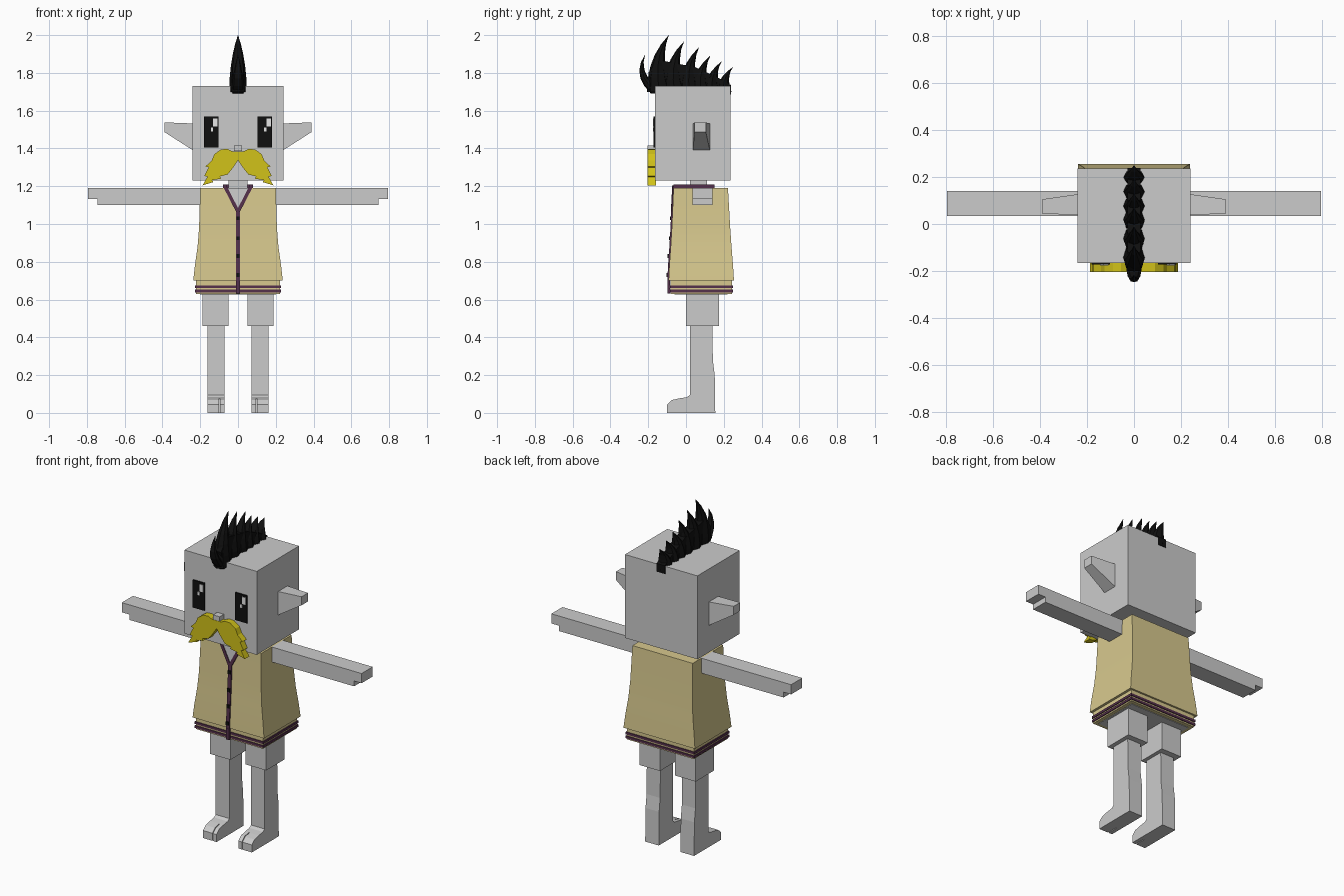
import bpy, bmesh, math
from mathutils import Vector

if "Cube" in bpy.data.objects:
    bpy.data.objects.remove(bpy.data.objects["Cube"])


def material(name, rgb):
    m = bpy.data.materials.new(name)
    m.use_nodes = True
    m.diffuse_color = (*rgb, 1)
    bsdf = next(n for n in m.node_tree.nodes if n.type == 'BSDF_PRINCIPLED')
    bsdf.inputs["Base Color"].default_value = (*rgb, 1)
    bsdf.inputs["Roughness"].default_value = 0.8
    return m


SKIN = material("pale grey", (0.6, 0.6, 0.6))
TAN = material("tan cloth", (0.68, 0.58, 0.27))
PURPLE = material("plum trim", (0.09, 0.03, 0.07))
YELLOW = material("mustard yellow", (0.64, 0.54, 0.01))
BLACK = material("black", (0.005, 0.005, 0.005))
WHITE = material("white", (0.8, 0.8, 0.8))


def finish(name, bm, mat, smooth=False):
    bmesh.ops.recalc_face_normals(bm, faces=bm.faces)
    me = bpy.data.meshes.new(name)
    bm.to_mesh(me)
    bm.free()
    me.materials.append(mat)
    ob = bpy.data.objects.new(name, me)
    bpy.context.collection.objects.link(ob)
    if smooth:
        bpy.ops.object.select_all(action='DESELECT')
        ob.select_set(True)
        bpy.context.view_layer.objects.active = ob
        bpy.ops.object.shade_smooth_by_angle(angle=math.radians(35))
    return ob


def loft(name, rings, mat, smooth=False):
    """Join rings of equal length with quads and cap both ends."""
    bm = bmesh.new()
    loops = [[bm.verts.new(p) for p in r] for r in rings]
    n = len(loops[0])
    for a, b in zip(loops, loops[1:]):
        for i in range(n):
            j = (i + 1) % n
            bm.faces.new((a[i], a[j], b[j], b[i]))
    bm.faces.new(loops[0])
    bm.faces.new(loops[-1])
    return finish(name, bm, mat, smooth)


def prism(name, pts, axis, lo, hi, mat, side=1):
    """Extrude a flat outline along the given axis; side=-1 mirrors in x."""
    rings = []
    for d in (lo, hi):
        ring = []
        for p in pts:
            c = list(p)
            c.insert(axis, d)
            c[0] *= side
            ring.append(c)
        rings.append(ring)
    return loft(name, rings, mat)


def rect(x0, x1, y0, y1):
    return [(x0, y0), (x1, y0), (x1, y1), (x0, y1)]


def box(name, x, y, z, mat, side=1):
    return prism(name, rect(*x, *y), 2, *z, mat, side)


def bar(name, p, q, width, depth, mat):
    """Square-ended strip from p to q."""
    p, q = Vector(p), Vector(q)
    d = (q - p).normalized()
    ref = Vector((0, 1, 0)) if abs(d.z) > 0.3 else Vector((0, 0, 1))
    u = d.cross(ref).normalized() * width / 2
    v = d.cross(u).normalized() * depth / 2
    return loft(name, [[c + u + v, c - u + v, c - u - v, c + u - v]
                       for c in (p, q)], mat)


# Head, neck and nose
box("head", (-.24, .24), (-.165, .235), (1.23, 1.73), SKIN)
box("neck", (-.05, .05), (.02, .11), (1.17, 1.24), SKIN)
box("nose", (-.022, .022), (-.205, -.16), (1.387, 1.415), SKIN)

# Eyes, both with the highlight on the same side
for label, x in (("right", -.18), ("left", .102)):
    box(label + "_eye", (x, x + .078), (-.173, -.164), (1.405, 1.57), BLACK)
    box(label + "_eye_shine", (x + .048, x + .072), (-.176, -.172),
        (1.515, 1.558), WHITE)
    box(label + "_eye_spark", (x + .036, x + .048), (-.176, -.172),
        (1.49, 1.51), WHITE)

# Jacket: flared body, (height, half width, front, back)
levels = [(.70, .237, -.092, .254), (.78, .228, -.088, .249),
          (.88, .214, -.081, .241), (.98, .206, -.075, .234),
          (1.19, .20, -.066, .222)]
loft("jacket", [[(-w, f, z), (w, f, z), (w, b, z), (-w, b, z)]
                for z, w, f, b in levels], TAN, True)
box("jacket_hem", (-.222, .222), (-.081, .243), (.63, .70), TAN)
box("jacket_lining", (-.2, .2), (-.06, .22), (.627, .631), SKIN)
for i, z in enumerate((.638, .661)):
    box(f"hem_stripe_{i + 1}", (-.227, .227), (-.086, .248),
        (z, z + .014), PURPLE)


def front(z):
    for a, b in zip(levels, levels[1:]):
        if z <= b[0]:
            return a[2] + (b[2] - a[2]) * max(0, z - a[0]) / (b[0] - a[0])
    return levels[-1][2]


# Open neckline with trim, front seam and buttons
v_tip, v_top = 1.075, 1.2
loft("neckline_skin", [[(-.062, front(1.19) + d, 1.191),
                        (.062, front(1.19) + d, 1.191),
                        (0, front(v_tip) + d, v_tip)]
                       for d in (-.004, .004)], SKIN)
collar = [(.07, front(v_top), v_top), (.07, .14, v_top)]
for s, label in ((1, "left"), (-1, "right")):
    a, b = [(s * x, y, z) for x, y, z in collar]
    bar(label + "_neckline_trim", (0, front(v_tip) - .002, v_tip - .01), a,
        .018, .014, PURPLE)
    bar(label + "_collar_trim", a, b, .02, .018, PURPLE)
bar("back_collar_trim", (-.08, .14, v_top), (.08, .14, v_top),
    .02, .018, PURPLE)
seam = [1.08, .98, .88, .78, .70, .632]
for i, (a, b) in enumerate(zip(seam, seam[1:])):
    bar(f"front_seam_{i + 1}", (0, front(a), a), (0, front(b), b),
        .022, .014, PURPLE)
for i, z in enumerate((1.03, .925, .83, .73)):
    y = front(z)
    box(f"button_{i + 1}", (-.009, .009), (y - .013, y - .004),
        (z - .01, z + .01), BLACK)

# Paired parts
moustache = [(0, 1.385), (.03, 1.385), (.055, 1.397), (.09, 1.395),
             (.125, 1.37), (.14, 1.335), (.172, 1.305), (.155, 1.3),
             (.178, 1.255), (.162, 1.25), (.187, 1.205), (.13, 1.222),
             (.137, 1.232), (.09, 1.24), (.095, 1.252), (.055, 1.262),
             (.025, 1.3), (0, 1.338)]
arm = [(.19, 1.10), (.745, 1.10), (.745, 1.132), (.795, 1.132),
       (.795, 1.19), (.19, 1.19)]
shin = [(.02, .46), (.14, .46), (.142, .28), (.152, .2), (.155, 0),
        (-.035, 0), (-.035, .077), (.005, .083), (.02, .095)]
toe = [(-.035, 0), (-.1, 0), (-.1, .045), (-.075, .068), (-.035, .077)]
for s, label in ((1, "left"), (-1, "right")):
    prism(label + "_moustache", moustache, 1, -.203, -.16, YELLOW, s)
    prism(label + "_arm", arm, 1, .035, .14, SKIN, s)
    box(label + "_thigh", (.05, .187), (0, .175), (.46, .632), SKIN, s)
    prism(label + "_shin_and_foot", shin, 0, .072, .162, SKIN, s)
    prism(label + "_big_toe", toe, 0, .072, .095, SKIN, s)
    prism(label + "_small_toes", toe, 0, .1, .162, SKIN, s)
    loft(label + "_ear", [
        [(s * x, y, z) for y, z in ((y0, z0), (y1, z0), (y1, z1), (y0, z1))]
        for x, y0, y1, z0, z1 in ((.235, .037, .127, 1.388, 1.532),
                                  (.39, .045, .105, 1.487, 1.538))], SKIN)

# Mohawk: a low crest with backward-curving spikes
crest = [(-.168, 1.70), (-.2, 1.80), (-.15, 1.87), (.05, 1.83),
         (.2, 1.76), (.238, 1.735), (.238, 1.685)]
prism("hair_crest", crest, 0, -.028, .028, BLACK)


def spike(name, base, bend, tip, depth, width):
    base, bend, tip = (Vector((0, *p)) for p in (base, bend, tip))
    rings = []
    for t in (0, .2, .4, .6, .8, .99):
        c = base * (1 - t) ** 2 + bend * 2 * t * (1 - t) + tip * t * t
        w, d = width * (1 - t ** 1.8), depth * (1 - t)
        rings.append([c + Vector((w * math.cos(a), d * math.sin(a), 0))
                      for a in (k * math.pi / 4 for k in range(8))])
    loft(name, rings, BLACK)


spike("hair_spike_1", (-.15, 1.69), (-.275, 1.79), (-.215, 1.90), .035, .034)
tips = [(-.09, 2.002), (-.01, 1.967), (.07, 1.937), (.13, 1.892),
        (.19, 1.862), (.25, 1.832)]
for i, (y, z) in enumerate(tips):
    spike(f"hair_spike_{i + 2}", (y - .05, 1.7),
          (y - .085 + i * .005, 1.7 + (z - 1.7) * .6), (y, z),
          .066 - i * .005, .047)
